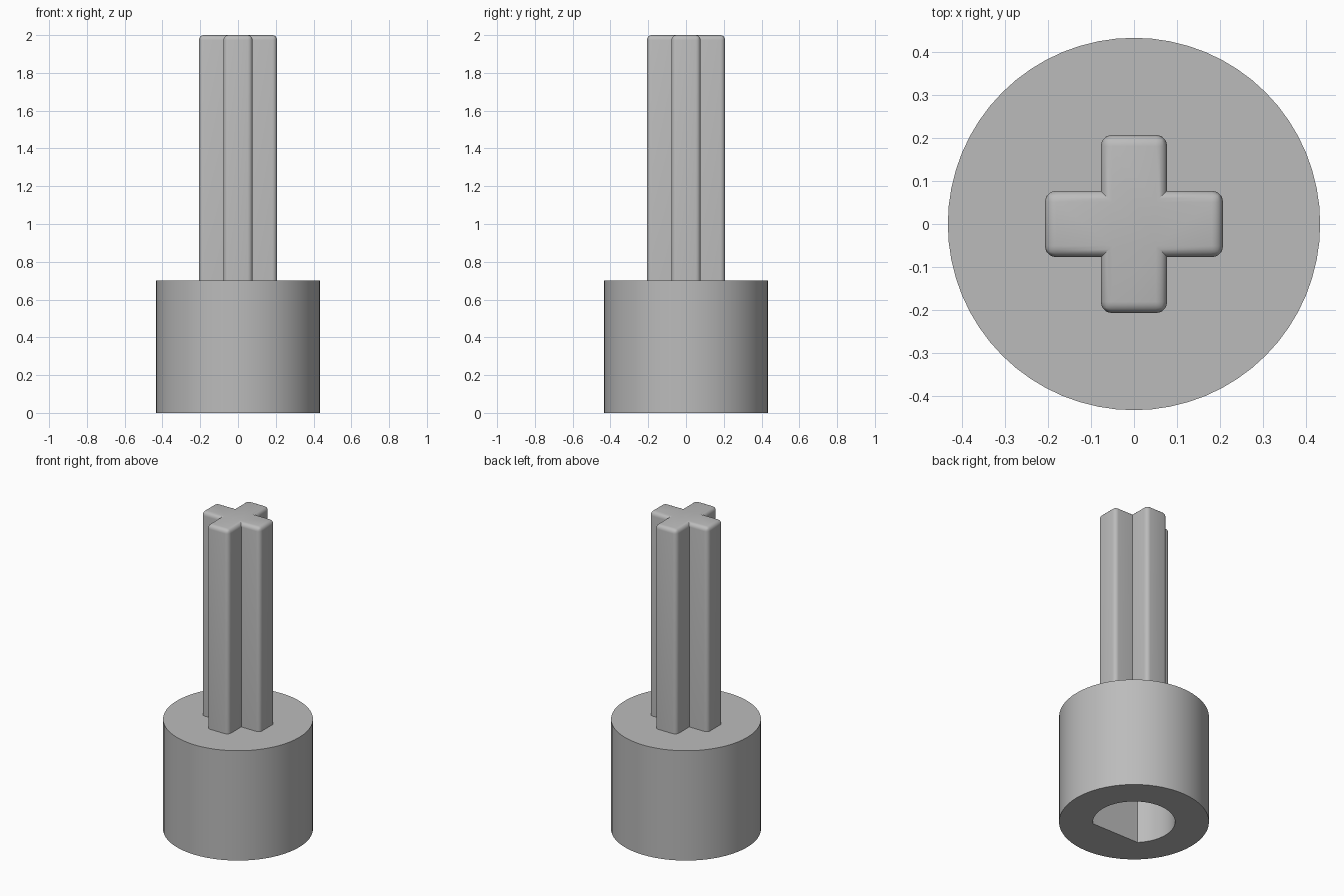
import bpy, bmesh
from math import sin, cos, pi, radians

cube = bpy.data.objects.get("Cube")
if cube:
    bpy.data.objects.remove(cube, do_unlink=True)

BASE_R, BASE_H = 0.433, 0.7
HOLE_R, HOLE_FLAT, HOLE_DEPTH = 0.237, -0.168, 0.52
ARM, HALF, ROUND = 0.207, 0.077, 0.026
SIDES = 64

grey = bpy.data.materials.new("light grey plastic")
grey.use_nodes = True
colour = (0.5, 0.5, 0.5, 1)
grey.diffuse_color = colour
grey.node_tree.nodes["Principled BSDF"].inputs["Base Color"].default_value = colour


def finish(bm, name):
    """Turn the bmesh into a shaded, coloured object."""
    bmesh.ops.recalc_face_normals(bm, faces=bm.faces)
    mesh = bpy.data.meshes.new(name)
    bm.to_mesh(mesh)
    bm.free()
    mesh.materials.append(grey)
    obj = bpy.data.objects.new(name, mesh)
    bpy.context.collection.objects.link(obj)
    bpy.ops.object.select_all(action='DESELECT')
    obj.select_set(True)
    bpy.context.view_layer.objects.active = obj
    bpy.ops.object.shade_smooth_by_angle(angle=radians(35))
    return obj


def ring(bm, r, z, flat=-1):
    """Circle of vertices, cut off at y = flat to give a D shape."""
    angles = [2 * pi * i / SIDES for i in range(SIDES)]
    return [bm.verts.new((r * cos(a), max(r * sin(a), flat), z)) for a in angles]


# Round base with a D-shaped blind socket underneath
bm = bmesh.new()
rings = [ring(bm, BASE_R, BASE_H), ring(bm, BASE_R, 0),
         ring(bm, HOLE_R, 0, HOLE_FLAT), ring(bm, HOLE_R, HOLE_DEPTH, HOLE_FLAT)]
for a, b in zip(rings, rings[1:]):
    for i in range(SIDES):
        j = (i + 1) % SIDES
        bm.faces.new((a[i], a[j], b[j], b[i]))
bm.faces.new(rings[0])
bm.faces.new(rings[-1])
finish(bm, "socket_base")

# Cross-shaped axle: one arm's corners turned four times, then extruded
bm = bmesh.new()
outline = []
x_arm = [(ARM, -HALF), (ARM, HALF), (HALF, HALF)]
for quarter in range(4):
    c, s = [(1, 0), (0, 1), (-1, 0), (0, -1)][quarter]
    outline += [bm.verts.new((c * x - s * y, s * x + c * y, BASE_H - 0.01)) for x, y in x_arm]
bottom = bm.faces.new(outline)
top = bmesh.ops.extrude_face_region(bm, geom=[bottom], use_keep_orig=True)["geom"]
for v in top:
    if isinstance(v, bmesh.types.BMVert):
        v.co.z = 2

# Round the top rim and the outer upright edges; inner corners stay sharp
rim = []
for e in bm.edges:
    a, b = (v.co for v in e.verts)
    upright = abs(a.z - b.z) > 0.1
    if (a.z > 1.9 and b.z > 1.9) or (upright and max(abs(a.x), abs(a.y)) > HALF + 0.01):
        rim.append(e)
bmesh.ops.bevel(bm, geom=rim, offset=ROUND, offset_type='OFFSET', segments=5,
                profile=0.5, affect='EDGES', clamp_overlap=True)
finish(bm, "cross_axle")
